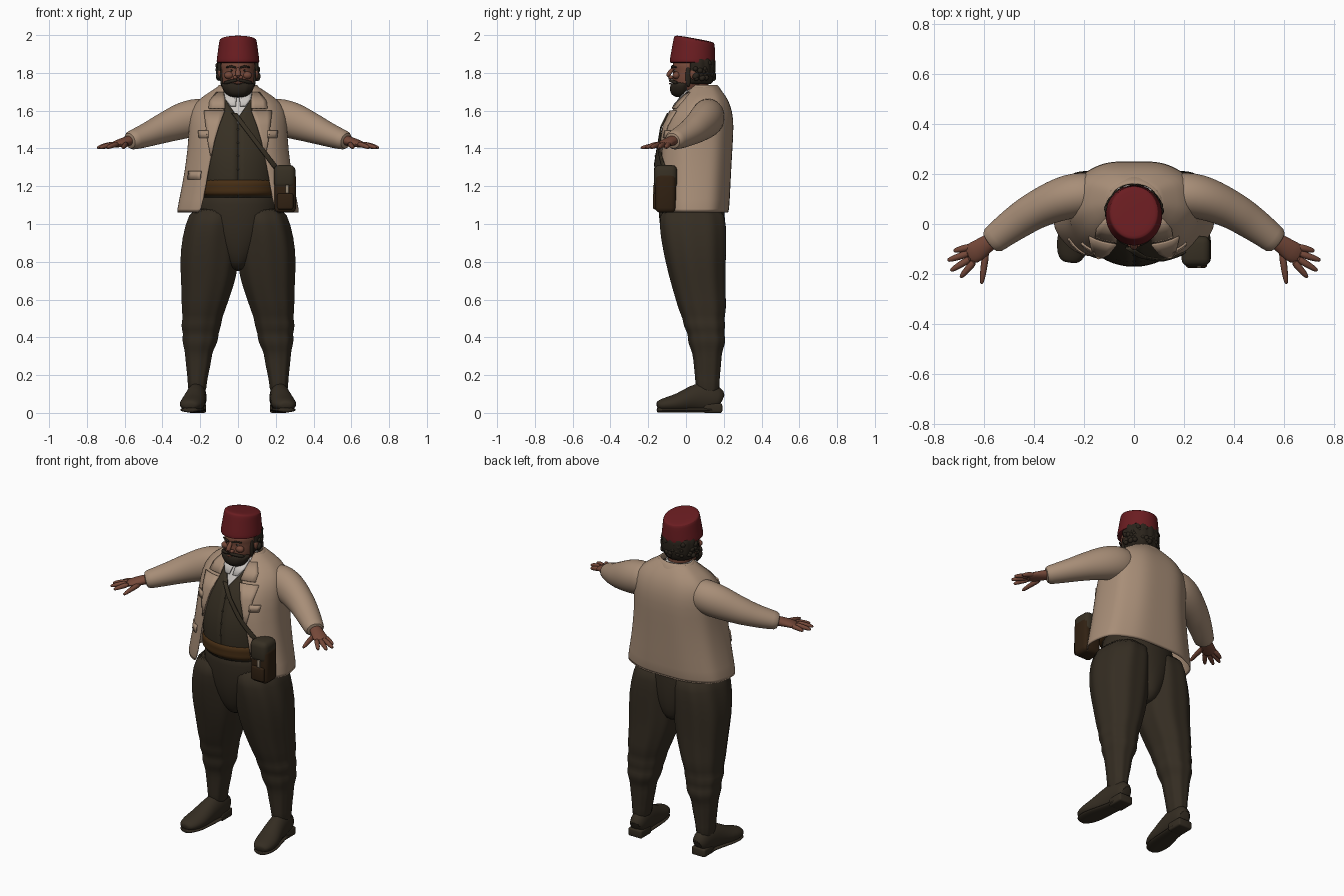
import bpy, bmesh, random
from math import sin, cos, asin, pi, copysign
from mathutils import Vector, Matrix

random.seed(4)
cube = bpy.data.objects.get("Cube")
if cube:
    bpy.data.objects.remove(cube, do_unlink=True)


def material(name, r, g, b):
    m = bpy.data.materials.new(name)
    m.use_nodes = True
    m.diffuse_color = (r, g, b, 1)
    bsdf = m.node_tree.nodes["Principled BSDF"]
    bsdf.inputs["Base Color"].default_value = (r, g, b, 1)
    bsdf.inputs["Roughness"].default_value = 0.8
    return m


RED = material("hat red", .145, .012, .015)
SKIN = material("skin", .18, .066, .041)
HAIR = material("hair dark", .023, .017, .011)
WHITE = material("shirt white", .6, .57, .54)
TAN = material("jacket tan", .39, .27, .186)
VEST = material("vest brown", .038, .029, .017)
OLIVE = material("trouser olive", .035, .026, .016)
SASH = material("sash brown", .062, .027, .007)
LEATHER = material("bag leather", .03, .015, .006)
METAL = material("buckle metal", .3, .24, .17)
BOXY = .8
parts = []


def finish(name, bm, mat, mirror=False, thick=0, subsurf=0):
    bmesh.ops.recalc_face_normals(bm, faces=bm.faces)
    mesh = bpy.data.meshes.new(name)
    bm.to_mesh(mesh)
    bm.free()
    mesh.materials.append(mat)
    ob = bpy.data.objects.new(name, mesh)
    bpy.context.collection.objects.link(ob)
    if mirror:
        ob.modifiers.new("mirror", "MIRROR").use_mirror_merge = False
    if thick:
        solid = ob.modifiers.new("thickness", "SOLIDIFY")
        solid.thickness, solid.offset = thick, 0
    if subsurf:
        sub = ob.modifiers.new("smooth", "SUBSURF")
        sub.levels = sub.render_levels = subsurf
    parts.append(ob)
    return ob


def skin(name, rings, mat, closed=True, **options):
    """Bridge rows of points; closed rows also get end caps."""
    bm = bmesh.new()
    rows = [[bm.verts.new(p) for p in ring] for ring in rings]
    count = len(rows[0])
    for a, b in zip(rows, rows[1:]):
        for i in range(count if closed else count - 1):
            j = (i + 1) % count
            bm.faces.new((a[i], a[j], b[j], b[i]))
    if closed:
        bm.faces.new(rows[0])
        bm.faces.new(rows[-1])
    return finish(name, bm, mat, **options)


def loft(name, rows, mat, power=1, fold=0, waves=8, segs=32, **options):
    """Horizontal oval sections: z, centre x, half width, front y, back y, front opening."""
    is_open = len(rows[0]) > 5
    rings = []
    for z, cx, rx, front, back, *gap in rows:
        start = asin((gap[0] / rx) ** (1 / power)) if gap else 0
        ring = []
        for i in range(segs + is_open):
            t = start + (2 * pi - 2 * start) * i / segs
            k = 1 + fold * cos(waves * t)
            s, c = (copysign(abs(f(t)) ** power, f(t)) for f in (sin, cos))
            ring.append((cx + rx * s * k, (front + back) / 2 - (back - front) / 2 * c * k, z))
        rings.append(ring)
    return skin(name, rings, mat, closed=not is_open, **options)


def tube(name, path, mat, segs=16, **options):
    """Oval tube along x, y, z, half width, half height."""
    rings = []
    for i, (x, y, z, w, h) in enumerate(path):
        a, b = path[max(i - 1, 0)], path[min(i + 1, len(path) - 1)]
        along = (Vector(b[:3]) - Vector(a[:3])).normalized()
        side = along.cross(Vector((0, 0, 1))).normalized()
        up = side.cross(along)
        angles = [2 * pi * k / segs for k in range(segs)]
        rings.append([Vector((x, y, z)) + side * w * cos(t) + up * h * sin(t) for t in angles])
    return skin(name, rings, mat, **options)


def ball(name, centre, size, mat, **options):
    bm = bmesh.new()
    place = Matrix.Translation(centre) @ Matrix.Diagonal((*size, 1))
    bmesh.ops.create_uvsphere(bm, u_segments=16, v_segments=10, radius=1, matrix=place)
    return finish(name, bm, mat, **options)


def box(name, centre, size, mat, bevel, **options):
    bm = bmesh.new()
    place = Matrix.Translation(centre) @ Matrix.Diagonal((*size, 1))
    bmesh.ops.create_cube(bm, size=1, matrix=place)
    bmesh.ops.bevel(bm, geom=bm.edges[:], offset=bevel, segments=3, profile=.5, affect="EDGES")
    return finish(name, bm, mat, **options)


def centred(rows):
    return [(z, 0, *rest) for z, *rest in rows]


def front_y(rows, power, x, z):
    """Front surface depth of a loft at x, z."""
    for a, b in zip(rows, rows[1:]):
        if z <= b[0] or b is rows[-1]:
            f = min(max((z - a[0]) / (b[0] - a[0]), 0), 1)
            rx, front, back = (a[i] + (b[i] - a[i]) * f for i in (2, 3, 4))
            u = min(abs(x) / rx, .97)
            return (front + back) / 2 - (back - front) / 2 * (1 - u ** (2 / power)) ** (power / 2)


def patch(name, rows, mat, lift=.009, **options):
    """Thin cloth piece laid on the jacket and vest front: z, inner x, outer x."""
    rings = []
    for z, inner, outer in rows:
        xs = [inner + (outer - inner) * i / 4 for i in range(5)]
        rings.append([(x, min(front_y(jacket, BOXY, x, z), front_y(vest, 1, x, z)) - lift, z) for x in xs])
    return skin(name, rings, mat, closed=False, thick=.008, **options)


# Trousers: seat between two baggy pleated legs gathered into gaiters
loft("trouser_seat", centred([
    (.75, .04, -.04, .15), (.8, .09, -.085, .185), (.9, .16, -.122, .203), (1, .215, -.142, .208),
    (1.1, .22, -.148, .205), (1.22, .2, -.15, .19)]), OLIVE, subsurf=1)
leg = [(.08, .17, .265, .055, .18), (.18, .165, .265, .05, .177), (.25, .145, .275, .043, .187),
       (.32, .138, .28, .036, .19), (.35, .12, .287, .02, .203), (.39, .105, .296, .01, .213),
       (.42, .105, .288, .012, .2), (.46, .09, .303, -.012, .212), (.5, .086, .29, -.015, .202),
       (.54, .07, .298, -.035, .215), (.62, .043, .297, -.058, .212), (.72, .008, .302, -.087, .21),
       (.86, -.008, .307, -.12, .215), (1, -.01, .278, -.141, .216), (1.1, -.005, .24, -.135, .2)]
loft("trouser_leg", [(z, (a + b) / 2, (b - a) / 2, f, k) for z, a, b, f, k in leg],
     OLIVE, power=.9, fold=.02, waves=9, segs=48, mirror=True, subsurf=1)

# Boots with soles and heels
foot = [(.21, .19, .06, .035, .04), (.213, .17, .075, .048, .068), (.217, .1, .085, .053, .088),
        (.226, .03, .075, .057, .07), (.238, -.04, .052, .068, .05), (.248, -.1, .045, .066, .04),
        (.256, -.145, .04, .046, .028), (.257, -.154, .038, .025, .015)]
tube("boot", foot, OLIVE, mirror=True, subsurf=1)
tube("boot_sole", [(x, y, .016, w * .96, .014) for x, y, z, w, h in foot], OLIVE, mirror=True, subsurf=1)
box("boot_heel", (.215, .142, .025), (.092, .1, .05), OLIVE, .01, mirror=True)

# Vest, shirt and sash
vest = centred([(1.14, .2, -.15, .2, 0), (1.22, .21, -.16, .2, 0), (1.32, .215, -.166, .2, 0),
                (1.42, .215, -.15, .2, 0), (1.52, .21, -.115, .2, 0), (1.57, .2, -.09, .195, .006),
                (1.64, .16, -.04, .18, .055), (1.69, .11, 0, .16, .08)])
loft("vest", vest, VEST, thick=.006, segs=40)
loft("shirt", centred([(1.5, .18, -.11, .18), (1.57, .17, -.082, .18), (1.64, .13, -.035, .16),
                       (1.69, .092, -.005, .14)]), WHITE)
loft("shirt_collar", centred([(1.645, .09, -.045, .13, .02), (1.69, .082, -.025, .13, .012),
                              (1.722, .072, -.01, .13, .012)]), WHITE, thick=.008)
loft("sash", centred([(1.14, .21, -.16, .185), (1.165, .217, -.172, .19), (1.19, .214, -.168, .19),
                      (1.215, .218, -.174, .19), (1.25, .21, -.166, .185)]), SASH, segs=40, subsurf=1)

# Jacket shell, open at the front
jacket = centred([(1.055, .322, -.147, .224, .195), (1.2, .288, -.147, .23, .168),
                  (1.4, .258, -.145, .241, .135), (1.52, .255, -.119, .249, .1),
                  (1.6, .245, -.077, .24, .07), (1.66, .203, -.025, .217, .068),
                  (1.7, .135, .01, .186, .076), (1.73, .095, .025, .16, .072)])
loft("jacket", jacket, TAN, power=BOXY, fold=.008, waves=9, segs=56, thick=.012, subsurf=1)
loft("jacket_collar", centred([(1.675, .135, -.005, .195, .084), (1.705, .115, .01, .182, .08),
                               (1.738, .095, .02, .16, .075)]), TAN, thick=.014, subsurf=1)
tube("sleeve", [(.12, .12, 1.58, .075, .08), (.2, .12, 1.57, .09, .098), (.26, .11, 1.557, .09, .1),
                (.32, .09, 1.537, .084, .094), (.38, .062, 1.513, .077, .082), (.42, .04, 1.497, .074, .076),
                (.46, .013, 1.48, .07, .067), (.51, -.022, 1.461, .064, .06), (.55, -.054, 1.447, .058, .053),
                (.578, -.075, 1.439, .056, .049), (.578, -.075, 1.439, .045, .038)],
     TAN, segs=24, mirror=True, subsurf=1)
patch("lapel_lower", [(1.36, .14, .145), (1.44, .124, .16), (1.52, .1, .17), (1.6, .07, .18)],
      TAN, mirror=True)
patch("lapel_upper", [(1.612, .068, .155), (1.65, .068, .15), (1.695, .075, .115)],
      TAN, mirror=True)
patch("breast_pocket_flap", [(1.455, .155, .205), (1.495, .155, .21)], TAN, mirror=True)
patch("hip_pocket_flap", [(1.235, .2, .265), (1.28, .195, .26)], TAN, mirror=True, lift=.012)
patch("collar_wing", [(1.625, .012, .04), (1.66, .008, .068), (1.705, .012, .075)],
      WHITE, mirror=True, lift=.012)
for i in range(4):
    z = 1.29 + .07 * i
    ball("vest_button", (0, front_y(vest, 1, 0, z) - .002, z), (.006, .004, .006), VEST)

# Shoulder strap and satchel on the left hip
strap = [(1.28 + .034 * i, .2 - .026 * i, .228 - .026 * i) for i in range(10)]
patch("bag_strap", strap, VEST, lift=.012)
box("bag_body", (.25, -.108, 1.165), (.115, .11, .21), LEATHER, .025)
box("bag_flap", (.247, -.108, 1.25), (.115, .122, .125), VEST, .03)
box("bag_pocket", (.25, -.163, 1.12), (.085, .025, .085), LEATHER, .01)
box("bag_buckle", (.26, -.171, 1.185), (.018, .01, .045), METAL, .003)

# Hands with spread fingers
tube("palm", [(.54, -.045, 1.452, .033, .03), (.59, -.08, 1.438, .035, .026),
              (.63, -.11, 1.427, .045, .021), (.668, -.13, 1.415, .042, .015)],
     SKIN, mirror=True, subsurf=1)
fingers = {"little_finger": (.65, -.09, .722, -.108), "ring_finger": (.655, -.115, .747, -.146),
           "middle_finger": (.65, -.135, .735, -.188), "index_finger": (.635, -.145, .695, -.215),
           "thumb": (.59, -.1, .61, -.242)}
for name, (ax, ay, bx, by) in fingers.items():
    steps = [(0, .017, 1.424), (.5, .015, 1.416), (.85, .012, 1.407), (1, .006, 1.402)]
    tube(name, [(ax + (bx - ax) * f, ay + (by - ay) * f, z, r, r) for f, r, z in steps],
         SKIN, segs=8, mirror=True, subsurf=1)

# Head and face
loft("neck", centred([(1.6, .075, .01, .14), (1.68, .064, .005, .12), (1.76, .066, .01, .12)]), SKIN)
loft("head", centred([(1.685, .045, -.045, .06), (1.71, .07, -.064, .09), (1.74, .082, -.07, .115),
                      (1.78, .09, -.073, .13), (1.81, .09, -.066, .135), (1.83, .092, -.074, .137),
                      (1.88, .09, -.07, .135)]), SKIN, subsurf=1)
tube("nose", [(0, -.062, 1.828, .01, .01), (0, -.085, 1.805, .013, .012),
              (0, -.099, 1.782, .018, .014), (0, -.088, 1.766, .013, .01)], SKIN, segs=12, subsurf=1)
ball("nostril", (.015, -.079, 1.776), (.012, .014, .01), SKIN, mirror=True)
ball("cheek", (.048, -.05, 1.787), (.026, .021, .02), SKIN, mirror=True)
ball("ear", (.097, .04, 1.795), (.011, .02, .03), SKIN, mirror=True)
ball("eye_white", (.035, -.056, 1.812), (.01, .008, .004), WHITE, mirror=True)
ball("iris", (.035, -.061, 1.812), (.006, .005, .005), HAIR, mirror=True)
tube("eyebrow", [(.012, -.075, 1.828, .005, .005), (.035, -.073, 1.835, .006, .006),
                 (.062, -.052, 1.83, .004, .004)], HAIR, segs=8, mirror=True)

# Beard, moustache and sideburns
loft("beard", centred([(1.67, .035, -.055, .01), (1.685, .062, -.078, .025), (1.71, .08, -.086, .035),
                       (1.735, .088, -.083, .035), (1.752, .091, -.073, .035)]),
     HAIR, fold=.025, waves=11, subsurf=1)
tube("moustache", [(0, -.085, 1.761, .009, .008), (.025, -.08, 1.759, .011, .009),
                   (.055, -.063, 1.751, .011, .01), (.075, -.042, 1.745, .008, .01)],
     HAIR, segs=10, mirror=True, subsurf=1)
ball("lower_lip", (0, -.083, 1.743), (.018, .007, .004), SKIN)
ball("sideburn", (.085, .012, 1.78), (.01, .015, .055), HAIR, mirror=True)

# Curly hair under the hat
loft("hair", centred([(1.74, .075, -.03, .125, .07), (1.77, .096, -.03, .143, .09),
                      (1.82, .102, -.03, .148, .094), (1.88, .103, -.04, .148, .095)]),
     HAIR, thick=.015, fold=.02, waves=14, segs=48, subsurf=1)
for i in range(42):
    t = pi * (.45 + 1.1 * random.random())
    z = random.uniform(1.765, 1.855)
    r = random.uniform(.012, .017)
    ball("hair_curl", (.104 * sin(t), .05 - .093 * cos(t), z), (r, r, r), HAIR)

# Tapered hat with a slanted crown
hat = loft("hat", centred([(1.852, .105, -.075, .146), (1.854, .114, -.087, .155), (1.87, .113, -.086, .155),
                           (1.92, .106, -.075, .154), (1.965, .1, -.066, .152), (1.976, .097, -.062, .15),
                           (1.981, .088, -.054, .14), (1.983, .04, 0, .09)]), RED, segs=40, subsurf=1)
for v in hat.data.vertices:
    v.co.z -= .18 * (v.co.y - .045) * max(0, (v.co.z - 1.86) / .12)

# Smooth shading with sharp edges kept
bpy.ops.object.select_all(action="DESELECT")
for ob in parts:
    ob.select_set(True)
bpy.context.view_layer.objects.active = parts[0]
bpy.ops.object.shade_smooth_by_angle(angle=.8)
